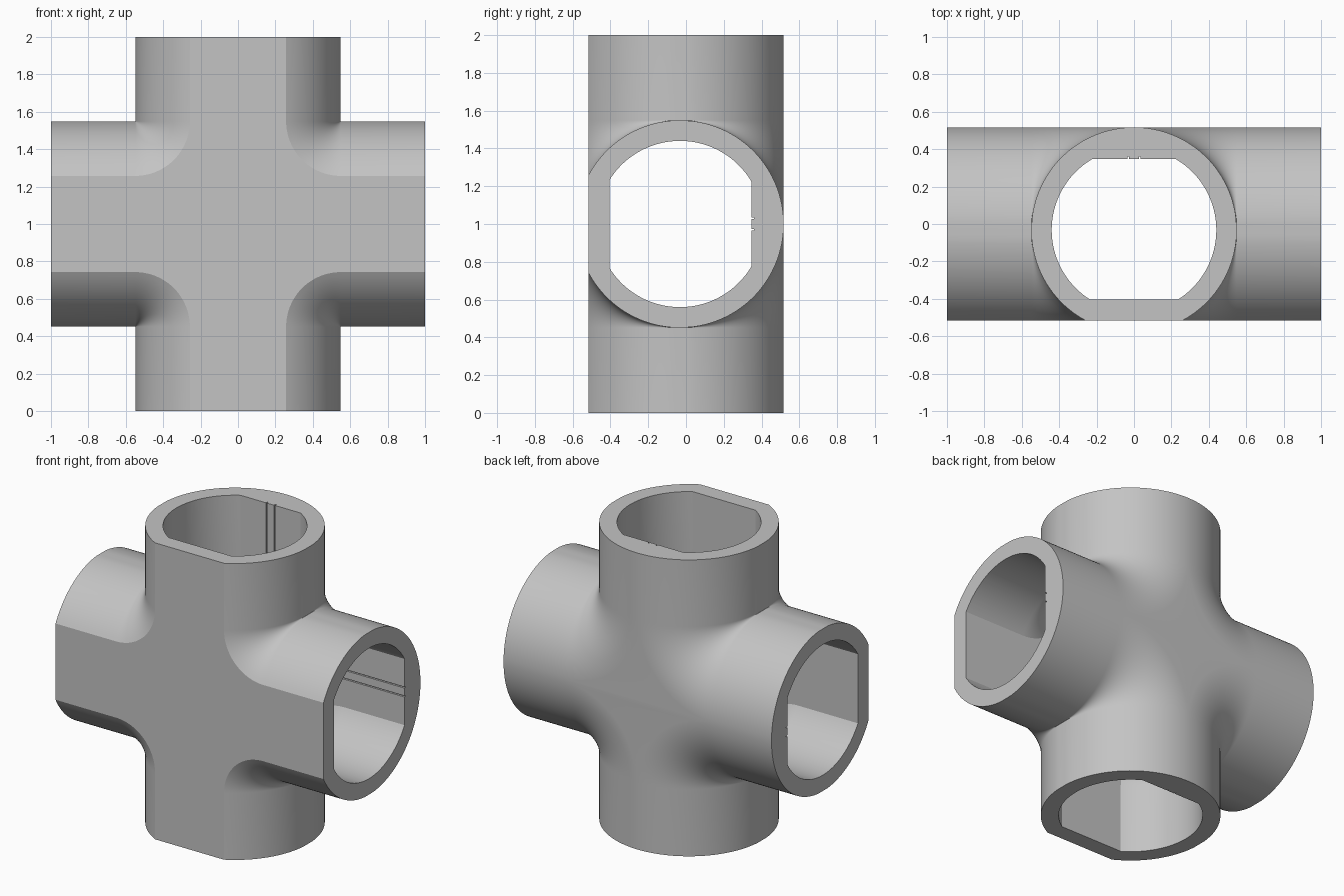
import bpy
import bmesh
from math import sin, cos, pi, asin, sqrt

if "Cube" in bpy.data.objects:
    bpy.data.objects.remove(bpy.data.objects["Cube"], do_unlink=True)

R_OUT = 0.549      # pipe outer radius, also the pivot of the corner fillets
R_IN = 0.44        # bore radius
AXIS_Y = -0.032    # depth of the pipe axes
MID_Z = 1.0
ARC_STEPS = 20
LAYERS = 56

grey = bpy.data.materials.new("plain grey")
grey.use_nodes = True
grey.diffuse_color = (0.55, 0.55, 0.55, 1)
grey.node_tree.nodes["Principled BSDF"].inputs["Base Color"].default_value = (0.55, 0.55, 0.55, 1)


def cross_outline(half, length):
    """Cross outline in x and z, with concave arcs pivoting on the arm corners."""
    r = R_OUT - half
    points = []
    quarter = [(length, half)]
    for i in range(ARC_STEPS + 1):
        a = i / ARC_STEPS * pi / 2
        quarter.append((R_OUT - r * sin(a), R_OUT - r * cos(a)))
    quarter.append((half, length))
    for _ in range(4):
        points += quarter
        quarter = [(-z, x) for x, z in quarter]
    return points


def cross_solid(name, radius, y_front, y_back, length):
    """Four-way round pipe, trimmed flat at the front and back."""
    start = asin((y_front - AXIS_Y) / radius)
    end = asin(min(1, (y_back - AXIS_Y) / radius))
    bm = bmesh.new()
    rings = []
    for i in range(LAYERS + 1):
        a = start + (end - start) * i / LAYERS
        half = min(max(radius * cos(a), 0.008), R_OUT - 0.002)
        y = AXIS_Y + radius * sin(a)
        rings.append([bm.verts.new((x, y, MID_Z + z)) for x, z in cross_outline(half, length)])
    count = len(rings[0])
    for low, high in zip(rings, rings[1:]):
        for i in range(count):
            j = (i + 1) % count
            bm.faces.new((low[i], low[j], high[j], high[i]))
    bm.faces.new(rings[0])
    bm.faces.new(rings[-1])
    bmesh.ops.recalc_face_normals(bm, faces=bm.faces)
    mesh = bpy.data.meshes.new(name)
    bm.to_mesh(mesh)
    bm.free()
    obj = bpy.data.objects.new(name, mesh)
    bpy.context.collection.objects.link(obj)
    mesh.materials.append(grey)
    return obj


def box(name, centre, size):
    bpy.ops.mesh.primitive_cube_add(size=1, location=centre)
    obj = bpy.context.object
    obj.name = name
    obj.scale = size
    obj.data.materials.append(grey)
    return obj


def cut(target, cutter):
    bpy.ops.object.select_all(action='DESELECT')
    bpy.context.view_layer.objects.active = target
    target.select_set(True)
    mod = target.modifiers.new("cut", 'BOOLEAN')
    mod.operation = 'DIFFERENCE'
    mod.solver = 'EXACT'
    mod.object = cutter
    bpy.ops.object.modifier_apply(modifier=mod.name)
    bpy.data.objects.remove(cutter, do_unlink=True)


# Outer pipe body, hollowed by the flattened bore
body = cross_solid("pipe_cross", R_OUT, -0.517, AXIS_Y + R_OUT, 1.0)
cut(body, cross_solid("bore", R_IN, -0.405, 0.347, 1.1))

# Fine paired grooves along the back wall of both bores
for s in (-1, 1):
    cut(body, box("upright_groove", (s * 0.03, 0.35, MID_Z), (0.008, 0.02, 2.2)))
    cut(body, box("level_groove", (0, 0.35, MID_Z + s * 0.03), (2.2, 0.02, 0.008)))

# Smooth round walls, crisp rims
bpy.ops.object.select_all(action='DESELECT')
bpy.context.view_layer.objects.active = body
body.select_set(True)
bpy.ops.object.shade_smooth_by_angle(angle=pi / 7)
